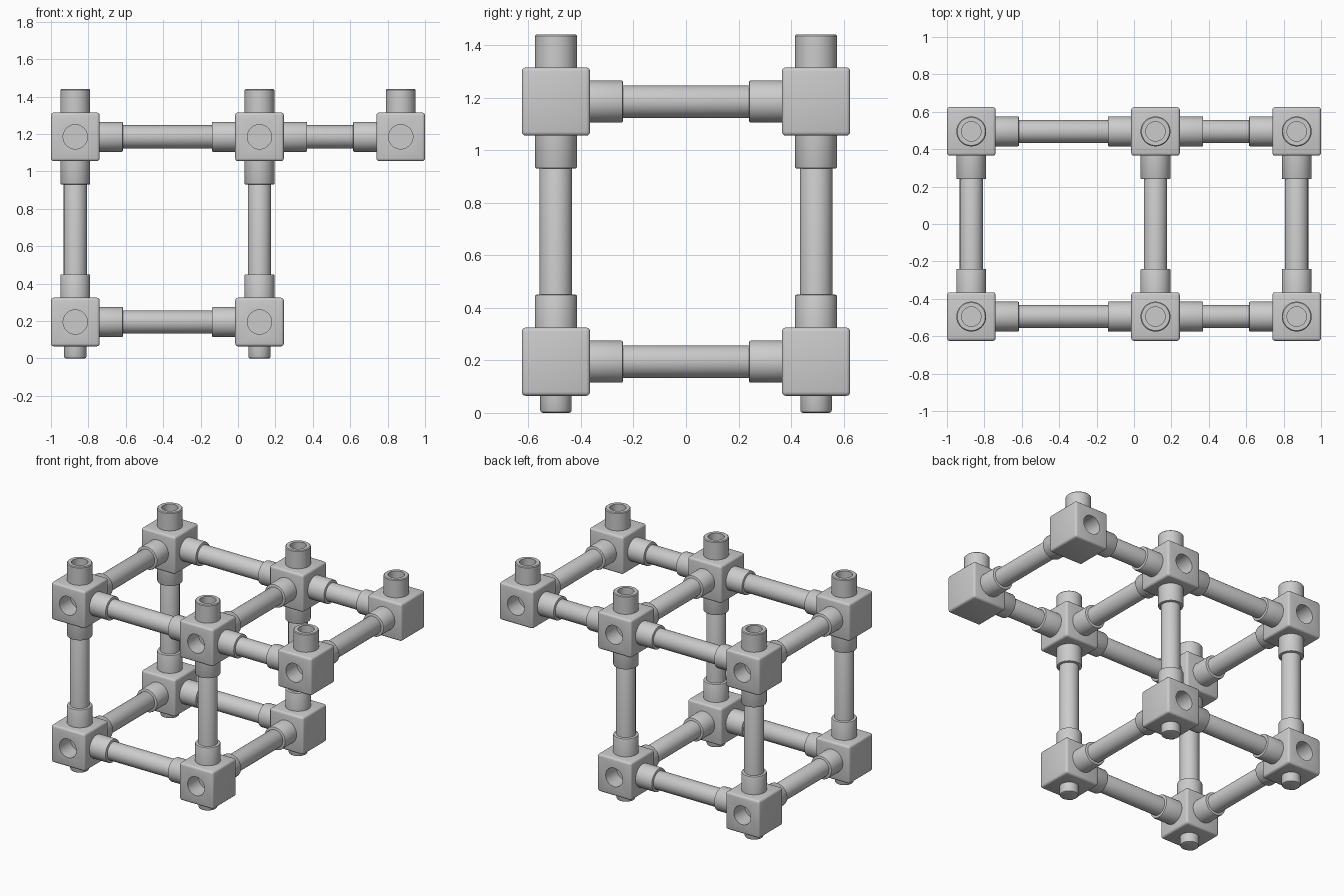
import bpy, bmesh, math
from mathutils import Vector

if "Cube" in bpy.data.objects:
    bpy.data.objects.remove(bpy.data.objects["Cube"])

XS = [-0.87, 0.115, 0.87]      # joint columns
Y = 0.495                      # joint rows at +-Y
Z0, Z1 = 0.195, 1.185          # lower and upper levels
H = 0.13                       # half joint cube
R_TUBE, R_COLLAR, L_COLLAR = 0.062, 0.08, 0.125
SEG = 40


def finish(name, bm):
    me = bpy.data.meshes.new(name)
    bmesh.ops.recalc_face_normals(bm, faces=bm.faces)
    bm.to_mesh(me)
    bm.free()
    ob = bpy.data.objects.new(name, me)
    bpy.context.collection.objects.link(ob)
    return ob


def smooth(ob):
    bpy.ops.object.select_all(action='DESELECT')
    ob.select_set(True)
    bpy.context.view_layer.objects.active = ob
    bpy.ops.object.shade_smooth_by_angle(angle=math.radians(35))


def lathe(name, origin, axis, profile):
    """Spin (radius, distance) points around an axis starting at origin."""
    bm = bmesh.new()
    rings = []
    for r, t in profile:
        if r == 0:
            rings.append([bm.verts.new((0, 0, t))] * SEG)
        else:
            rings.append([bm.verts.new((r * math.cos(a), r * math.sin(a), t))
                          for a in (2 * math.pi * i / SEG for i in range(SEG))])
    for a, b in zip(rings, rings[1:]):
        for i in range(SEG):
            j = (i + 1) % SEG
            quad = list(dict.fromkeys((a[i], a[j], b[j], b[i])))
            bm.faces.new(quad)
    ob = finish(name, bm)
    ob.rotation_mode = 'QUATERNION'
    ob.rotation_quaternion = Vector((0, 0, 1)).rotation_difference(Vector(axis))
    ob.location = origin
    smooth(ob)
    return ob


def rod(r, t0, t1, b):
    return [(0, t0), (r, t0), (r, t1 - b), (r - b * 0.3, t1 - b * 0.3), (r - b, t1), (0, t1)]


def joint(p):
    # rounded cube with a round socket in its outer front or back face
    bm = bmesh.new()
    bmesh.ops.create_cube(bm, size=2 * H)
    bmesh.ops.bevel(bm, geom=bm.edges[:], offset=0.015, segments=3, profile=0.5, affect='EDGES')
    ob = finish("joint_cube", bm)
    ob.location = p
    out = math.copysign(1, p.y)
    cutter = lathe("socket_cutter", p, (0, out, 0), rod(0.065, 0.01, 0.3, 0.001))
    cutter.hide_render = True
    mod = ob.modifiers.new("socket", 'BOOLEAN')
    mod.operation, mod.solver, mod.object = 'DIFFERENCE', 'EXACT', cutter
    bpy.ops.object.select_all(action='DESELECT')
    ob.select_set(True)
    bpy.context.view_layer.objects.active = ob
    bpy.context.view_layer.update()
    bpy.ops.object.modifier_apply(modifier="socket")
    bpy.data.objects.remove(cutter)
    smooth(ob)


def strut(a, b):
    # tube between two joints with a collar at each end
    d = b - a
    length, axis = d.length, d.normalized()
    lathe("tube", a, axis, rod(R_TUBE, H, length - H, 0.001))
    for p, ax in ((a, axis), (b, -axis)):
        lathe("collar", p, ax, rod(R_COLLAR, H - 0.02, H + L_COLLAR, 0.006))


joints = [Vector((x, s * Y, z)) for s in (-1, 1)
          for x, z in [(x, Z1) for x in XS] + [(x, Z0) for x in XS[:2]]]
for p in joints:
    joint(p)
    if p.z == Vector((0, 0, Z0)).z:
        # foot pegs
        lathe("foot_peg", p, (0, 0, -1), rod(0.06, H - 0.02, Z0, 0.01))
    else:
        # open top sockets
        top = H + L_COLLAR
        lathe("top_socket", p, (0, 0, 1),
              [(0, H - 0.02), (R_COLLAR, H - 0.02), (R_COLLAR, top - 0.005),
               (R_COLLAR - 0.005, top), (0.052, top), (0.052, H + 0.005), (0, H + 0.005)])

# struts along x, y and z
for s in (-1, 1):
    for x0, x1, z in ((XS[0], XS[1], Z1), (XS[1], XS[2], Z1), (XS[0], XS[1], Z0)):
        strut(Vector((x0, s * Y, z)), Vector((x1, s * Y, z)))
    for x in XS[:2]:
        strut(Vector((x, s * Y, Z0)), Vector((x, s * Y, Z1)))
for p in joints[:5]:
    strut(p, Vector((p.x, Y, p.z)))
